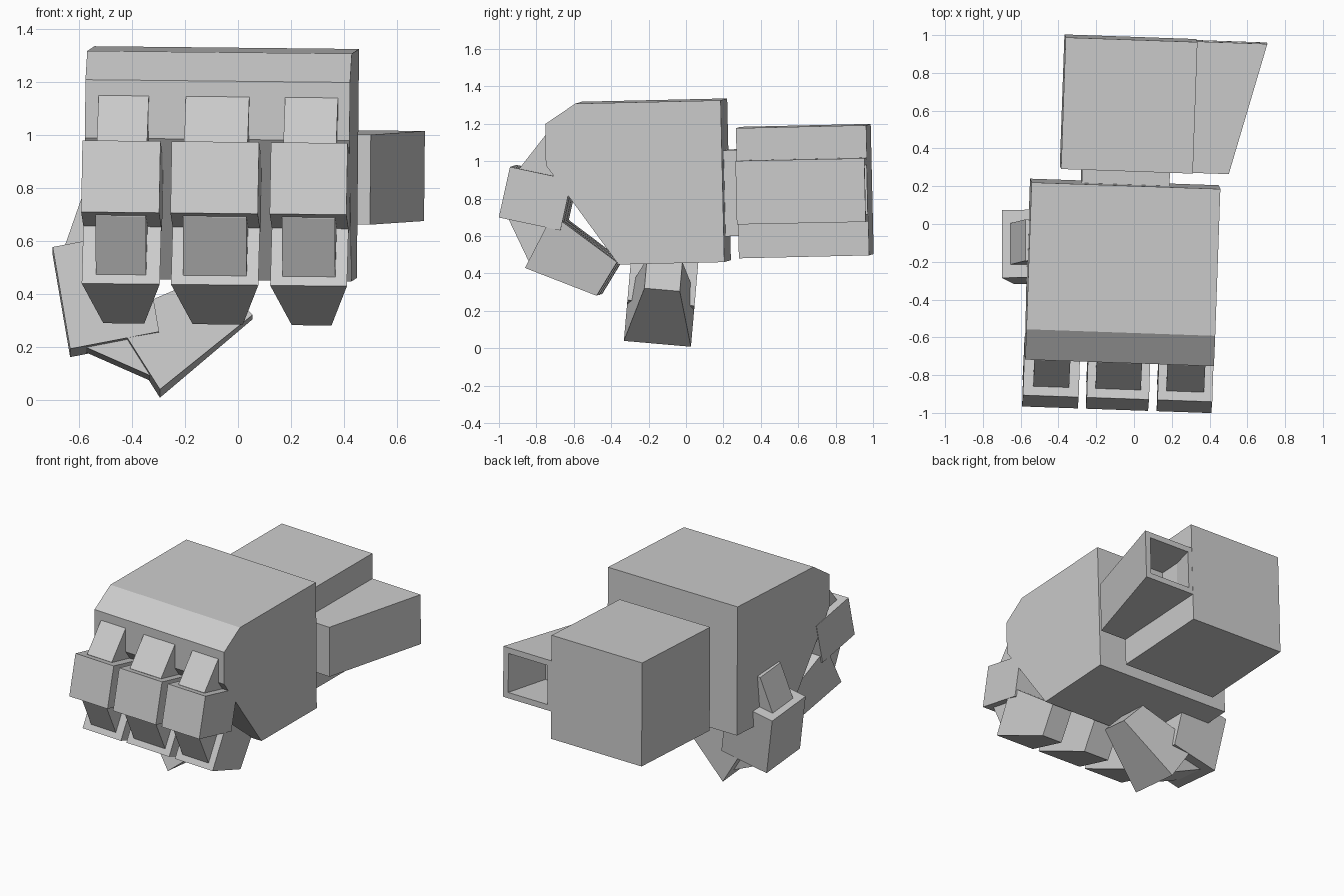
import bpy, bmesh, math
from mathutils import Matrix, Vector

if "Cube" in bpy.data.objects:
    bpy.data.objects.remove(bpy.data.objects["Cube"])


def about(pivot, rot):
    return Matrix.Translation(pivot) @ rot @ Matrix.Translation(-Vector(pivot))


# The whole hand is tilted slightly; the thumb has its own lean
HAND = about((0, 0, 0.8), Matrix.Rotation(math.radians(-2), 4, 'Z')
             @ Matrix.Rotation(math.radians(0.6), 4, 'Y')
             @ Matrix.Rotation(math.radians(1.3), 4, 'X'))
THUMB = about((0, -0.12, 0.4), Matrix.Rotation(math.radians(-5), 4, 'X'))


def prism(name, pts, centre, width, axis='X', mat=HAND, recess=None):
    """Extrude a profile across an axis; width may vary per profile point."""
    if not isinstance(width, (list, tuple)):
        width = [width] * len(pts)
    bm = bmesh.new()
    rings = []
    for s in (-0.5, 0.5):
        ring = []
        for (a, b), w in zip(pts, width):
            t = centre + s * w
            ring.append(bm.verts.new({'X': (t, a, b), 'Y': (a, t, b), 'Z': (a, b, t)}[axis]))
        rings.append(ring)
    n = len(pts)
    bm.faces.new(rings[0])
    bm.faces.new(rings[1])
    for i in range(n):
        j = (i + 1) % n
        bm.faces.new((rings[0][i], rings[0][j], rings[1][j], rings[1][i]))
    bmesh.ops.recalc_face_normals(bm, faces=bm.faces)
    if recess:
        inset, shift = recess
        bm.normal_update()
        back = max(bm.faces, key=lambda f: f.calc_center_median().y)
        bmesh.ops.inset_region(bm, faces=[back], thickness=inset)
        ext = bmesh.ops.extrude_face_region(bm, geom=[back])
        bmesh.ops.translate(bm, vec=shift,
                            verts=[v for v in ext['geom'] if isinstance(v, bmesh.types.BMVert)])
        if back.is_valid:
            bmesh.ops.delete(bm, geom=[back], context='FACES_ONLY')
    bm.transform(mat)
    me = bpy.data.meshes.new(name)
    bm.to_mesh(me)
    bm.free()
    ob = bpy.data.objects.new(name, me)
    bpy.context.collection.objects.link(ob)
    return ob


def box(name, x, y, z):
    return prism(name, [(y[0], z[0]), (y[1], z[0]), (y[1], z[1]), (y[0], z[1])],
                 (x[0] + x[1]) / 2, x[1] - x[0])


MID = -0.055

# Palm with bevelled top front and sloped underside
prism("palm", [(-0.565, 1.325), (0.213, 1.325), (0.213, 0.46), (-0.353, 0.46),
               (-0.73, 1.0), (-0.728, 1.22)], MID, 1.0)

# Wrist and forearm
box("wrist", (-0.287, 0.178), (0.15, 0.35), (0.595, 1.055))
box("forearm", (-0.4, 0.298), (0.286, 0.983), (0.477, 1.173))

# Flared side housing with an open rear
prism("side_housing", [(0.29, 0.286), (0.49, 0.286), (0.67, 0.982), (0.29, 0.982)],
      0.83, 0.34, 'Z', recess=(0.055, (-0.06, -0.3, 0)))

# Three curled fingers
for i, (cx, w, kw) in enumerate([(-0.41, 0.295, 0.19), (MID, 0.33, 0.24), (0.3, 0.29, 0.2)]):
    tag = f"finger_{i + 1}_"
    prism(tag + "knuckle", [(-0.69, 1.19), (-0.73, 1.16), (-0.873, 0.985),
                            (-0.85, 0.85), (-0.65, 0.88)], cx, kw)
    prism(tag + "block", [(-0.922, 0.995), (-0.988, 0.726), (-0.66, 0.649),
                          (-0.594, 0.918)], cx, w)
    prism(tag + "joint", [(-0.935, 0.73), (-0.935, 0.71), (-0.835, 0.487),
                          (-0.7, 0.45), (-0.68, 0.7)], cx, kw)
    prism(tag + "tip", [(-0.854, 0.453), (-0.70, 0.735), (-0.364, 0.472),
                        (-0.477, 0.295)], cx, [w, w, w - 0.14, w - 0.14])

# Thumb folded under the palm
TY = -0.12
prism("thumb_knuckle", [(-0.53, 0.81), (-0.575, 0.80), (-0.655, 0.57),
                        (-0.6, 0.45), (-0.42, 0.5)], TY, 0.22, 'Y', THUMB)
prism("thumb_block", [(-0.70, 0.562), (-0.634, 0.176), (-0.298, 0.241),
                      (-0.364, 0.626)], TY, 0.36, 'Y', THUMB)
prism("thumb_joint", [(-0.58, 0.21), (-0.575, 0.188), (-0.335, 0.082),
                      (-0.28, 0.2), (-0.42, 0.26)], TY, 0.22, 'Y', THUMB)
prism("thumb_tip", [(-0.295, 0.022), (-0.47, 0.30), (-0.09, 0.47),
                    (0.055, 0.312)], TY, [0.36, 0.36, 0.19, 0.19], 'Y', THUMB)
